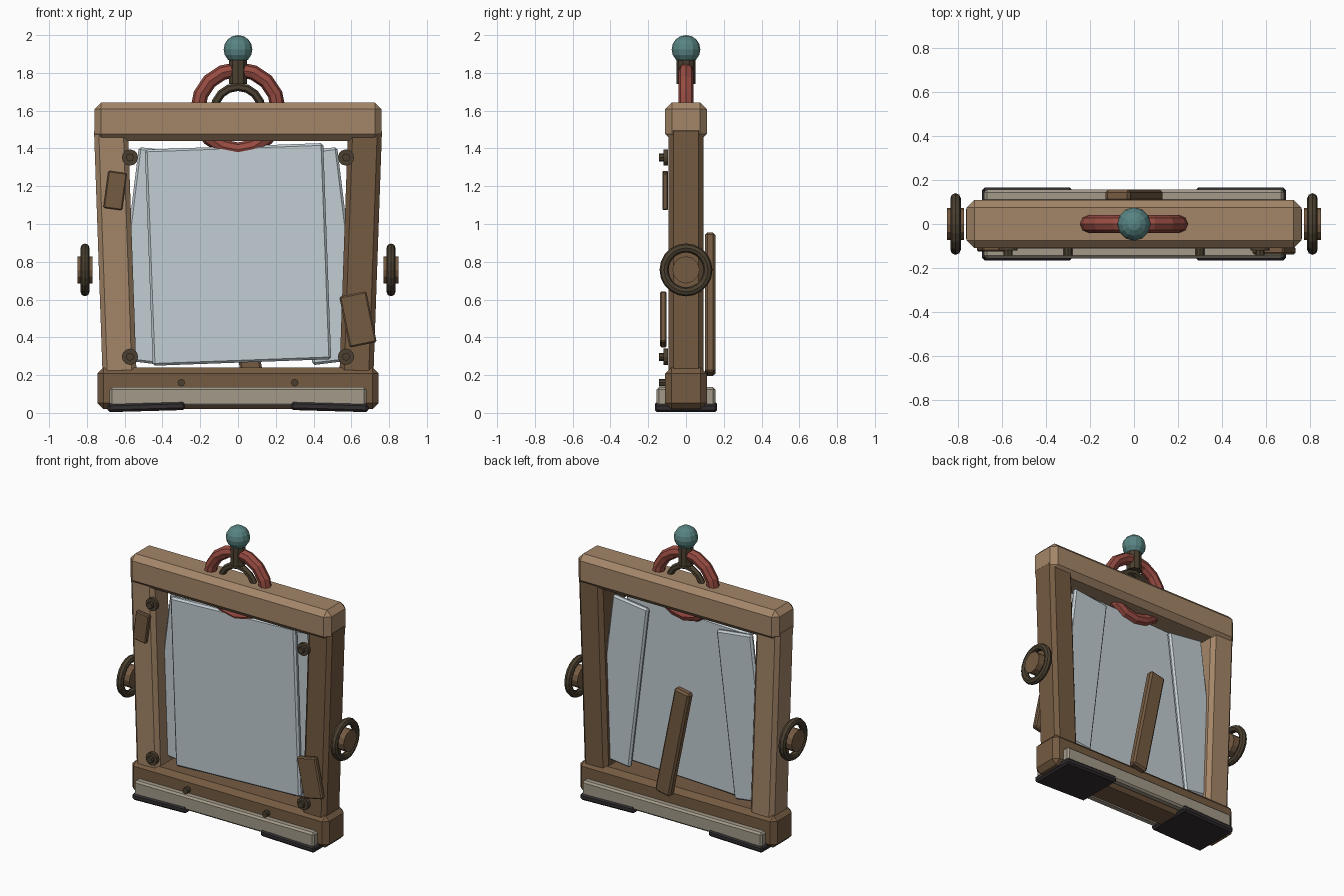
import bpy
from math import radians, pi

cube = bpy.data.objects.get("Cube")
if cube:
    bpy.data.objects.remove(cube, do_unlink=True)


def material(name, rgb):
    linear = [((c / 255 + 0.055) / 1.055) ** 2.4 for c in rgb] + [1]
    m = bpy.data.materials.new(name)
    m.use_nodes = True
    m.diffuse_color = linear
    bsdf = m.node_tree.nodes["Principled BSDF"]
    bsdf.inputs["Base Color"].default_value = linear
    bsdf.inputs["Roughness"].default_value = 0.8
    return m


LIGHT = material("light wood", (164, 134, 104))
DARK = material("dark wood", (117, 91, 66))
BRONZE = material("dark bronze", (75, 64, 48))
RED = material("red paint", (152, 76, 66))
TEAL = material("teal", (88, 132, 130))
GLASS = material("pale glass", (194, 205, 211))
BEIGE = material("beige trim", (163, 154, 137))
RUBBER = material("black rubber", (50, 46, 49))


def finish(name, mat):
    ob = bpy.context.object
    ob.name = name
    ob.data.materials.append(mat)
    return ob


def block(name, centre, size, mat, tilt=0, bevel=0.012):
    """Chamfered box; positive tilt leans the top towards +x."""
    bpy.ops.mesh.primitive_cube_add(size=1, location=centre)
    ob = finish(name, mat)
    ob.scale = size
    bpy.ops.object.transform_apply(location=False, rotation=False, scale=True)
    ob.rotation_euler.y = radians(tilt)
    mod = ob.modifiers.new("chamfer", "BEVEL")
    mod.width = bevel
    mod.segments = 1
    return ob


def disc(name, centre, radius, depth, mat, rot=(0, 0, 0), sides=12):
    bpy.ops.mesh.primitive_cylinder_add(vertices=sides, radius=radius, depth=depth,
                                        location=centre, rotation=rot)
    return finish(name, mat)


def ring(name, centre, major, minor, mat, rot, sides=16, tube=8):
    bpy.ops.mesh.primitive_torus_add(major_radius=major, minor_radius=minor,
                                     major_segments=sides, minor_segments=tube,
                                     location=centre, rotation=rot)
    return finish(name, mat)


FACE_Y = (pi / 2, 0, 0)
FACE_X = (0, pi / 2, 0)

# Frame beams
block("top_beam", (0, 0, 1.542), (1.52, 0.22, 0.205), LIGHT, bevel=0.036)
block("bottom_beam", (0, 0, 0.13), (1.49, 0.22, 0.22), DARK, bevel=0.032)

# Paired parts on each side
for side, label, wood in ((-1, "right", LIGHT), (1, "left", DARK)):
    block(label + "_post", (0.65 * side, 0, 0.86), (0.18, 0.185, 1.32), wood, 2 * side, 0.025)
    block(label + "_side_pane", (0.46 * side, 0.03, 0.83), (0.27, 0.035, 1.13), GLASS, -7 * side)
    block(label + "_foot", (0.485 * side, 0, 0.032), (0.41, 0.33, 0.045), RUBBER, 1.6 * side, 0.012)

    # Side wheel and hub
    ring(label + "_wheel", (0.81 * side, 0, 0.757), 0.116, 0.024, BRONZE, FACE_X, 20)
    disc(label + "_hub", (0.81 * side, 0, 0.757), 0.072, 0.078, DARK, FACE_X)

    # Corner fasteners and small base screws
    for level, z in (("upper", 1.352), ("lower", 0.297)):
        disc(f"{label}_{level}_washer", (0.572 * side, -0.107, z), 0.043, 0.025, BRONZE, FACE_Y)
        disc(f"{label}_{level}_screw", (0.572 * side, -0.127, z), 0.021, 0.03, BRONZE, FACE_Y, 8)
    disc(label + "_base_screw", (0.3 * side, -0.122, 0.16), 0.02, 0.04, BRONZE, FACE_Y, 8)

# Main pane
block("main_pane", (0, -0.015, 0.839), (0.945, 0.04, 1.145), GLASS, -2.1)

# Base trim at the front and back
for side, label in ((-1, "front"), (1, "back")):
    block(label + "_trim", (0, 0.128 * side, 0.086), (1.36, 0.056, 0.1), BEIGE)

# Patch boards and rear prop
block("upper_patch", (-0.65, -0.11, 1.177), (0.1, 0.03, 0.198), DARK, 7.7, 0.006)
block("lower_patch", (0.635, -0.12, 0.495), (0.146, 0.036, 0.275), DARK, -11.6, 0.008)
block("rear_prop", (0, 0.128, 0.575), (0.115, 0.055, 0.755), DARK, -11.5, 0.012)

# Hanging ring, inner collar, stem and ball
ring("hanging_ring", (0, 0, 1.605), 0.213, 0.04, RED, FACE_Y)
ring("inner_collar", (0, 0, 1.6), 0.126, 0.022, BRONZE, FACE_Y, 16, 6)
disc("stem", (0, 0, 1.805), 0.05, 0.13, BRONZE, sides=10)
bpy.ops.mesh.primitive_uv_sphere_add(segments=12, ring_count=8, radius=0.076, location=(0, 0, 1.924))
finish("finial_ball", TEAL)
